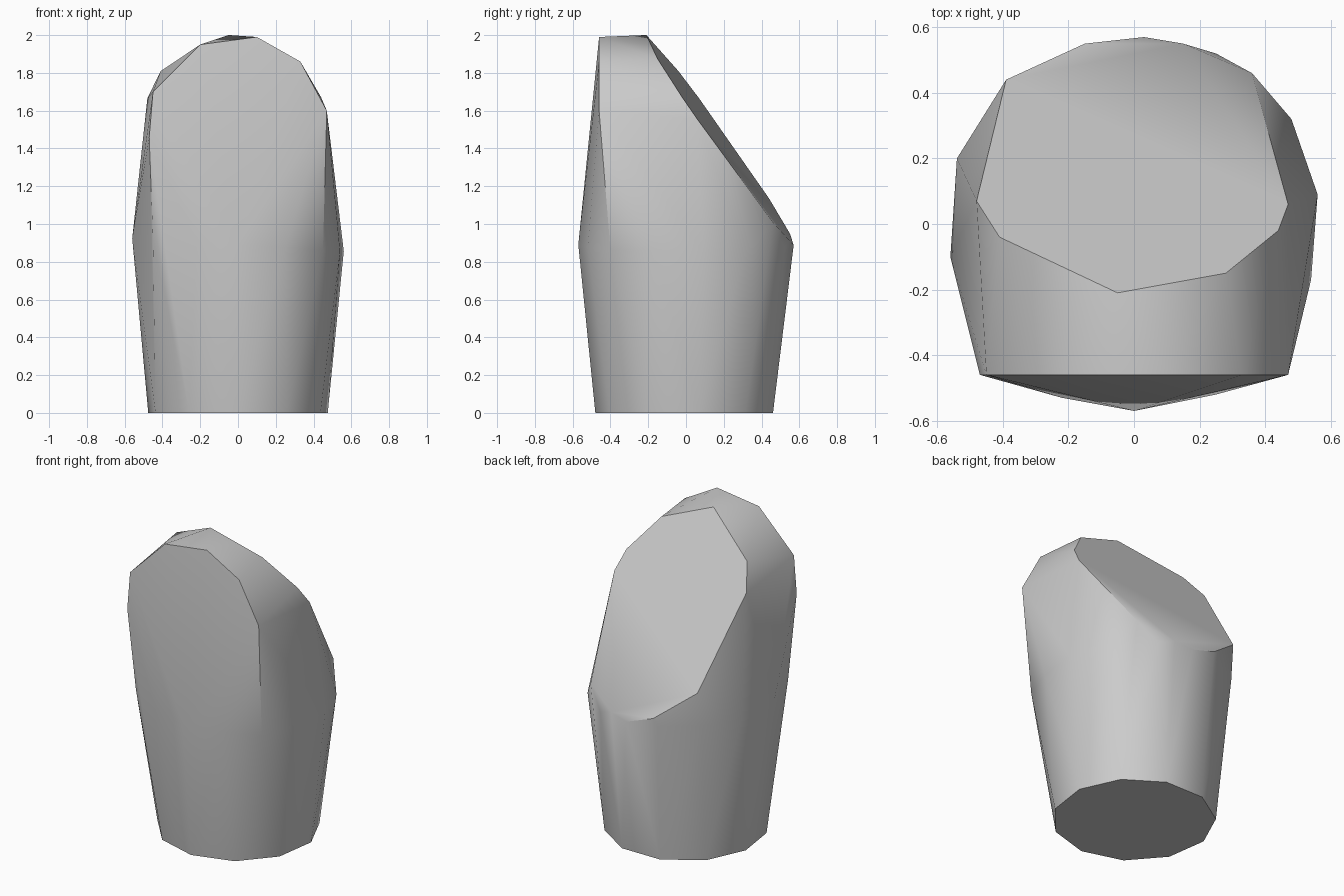
import bpy
import bmesh
import math

start_cube = bpy.data.objects.get("Cube")
if start_cube:
    bpy.data.objects.remove(start_cube, do_unlink=True)


def make_material(name, colour):
    material = bpy.data.materials.new(name)
    material.use_nodes = True
    material.diffuse_color = colour
    shader = material.node_tree.nodes["Principled BSDF"]
    shader.inputs["Base Color"].default_value = colour
    shader.inputs["Roughness"].default_value = 0.8
    return material


def slope_height(x, y):
    """Height of the slanted cut that faces up and back."""
    return 1.7 - 1.4 * y - 0.13 * x


# Narrow foot: an even ring of corners on the ground
FOOT_SIDES = 11
FOOT_RADIUS = 0.48
foot = []
for i in range(FOOT_SIDES):
    angle = math.tau * (i + 0.25) / FOOT_SIDES
    foot.append((FOOT_RADIUS * math.cos(angle), FOOT_RADIUS * math.sin(angle), 0))

# Wide belly: an irregular ring (x, y) at nearly constant height
belly_outline = [
    (0.56, 0.09), (0.54, -0.17), (0.45, -0.4), (0.25, -0.52),
    (0, -0.57), (-0.22, -0.53), (-0.45, -0.4), (-0.56, -0.1),
    (-0.54, 0.2), (-0.4, 0.41), (-0.17, 0.54), (0.03, 0.57),
    (0.25, 0.52), (0.48, 0.32),
]
belly = [(x, y, 0.89 - 0.06 * x) for x, y in belly_outline]

# Upright front arch: corners (x, z) in one plane
FRONT_Y = -0.46
arch_outline = [
    (-0.47, 1.46), (-0.45, 1.7), (-0.2, 1.95),
    (0.1, 1.99), (0.33, 1.86), (0.47, 1.6),
]
arch = [(x, FRONT_Y, z) for x, z in arch_outline]

# Slanted cut: corners (x, y) dropped onto the slope plane
cut_outline = [
    (-0.05, -0.21), (0.28, -0.15), (0.44, -0.02), (0.47, 0.06),
    (0.36, 0.46), (0.15, 0.55), (-0.15, 0.55), (-0.39, 0.44),
    (-0.48, 0.07), (-0.41, -0.04),
]
slanted_cut = [(x, y, slope_height(x, y)) for x, y in cut_outline]

# Wrap all the corners in one convex stone
bm = bmesh.new()
for corner in foot + belly + arch + slanted_cut:
    bm.verts.new(corner)
hull = bmesh.ops.convex_hull(bm, input=bm.verts[:])
loose = {v for v in hull["geom_interior"] if isinstance(v, bmesh.types.BMVert)}
bmesh.ops.delete(bm, geom=list(loose), context="VERTS")

# Merge the flat areas into single faces
bmesh.ops.dissolve_limit(bm, angle_limit=math.radians(1.5),
                         verts=bm.verts[:], edges=bm.edges[:])
bmesh.ops.recalc_face_normals(bm, faces=bm.faces[:])

mesh = bpy.data.meshes.new("stone")
bm.to_mesh(mesh)
bm.free()
mesh.materials.append(make_material("stone grey", (0.6, 0.6, 0.6, 1)))

stone = bpy.data.objects.new("stone", mesh)
bpy.context.collection.objects.link(stone)

# Soft sides with crisp rims
bpy.ops.object.select_all(action="DESELECT")
stone.select_set(True)
bpy.context.view_layer.objects.active = stone
bpy.ops.object.shade_smooth_by_angle(angle=math.radians(35))
